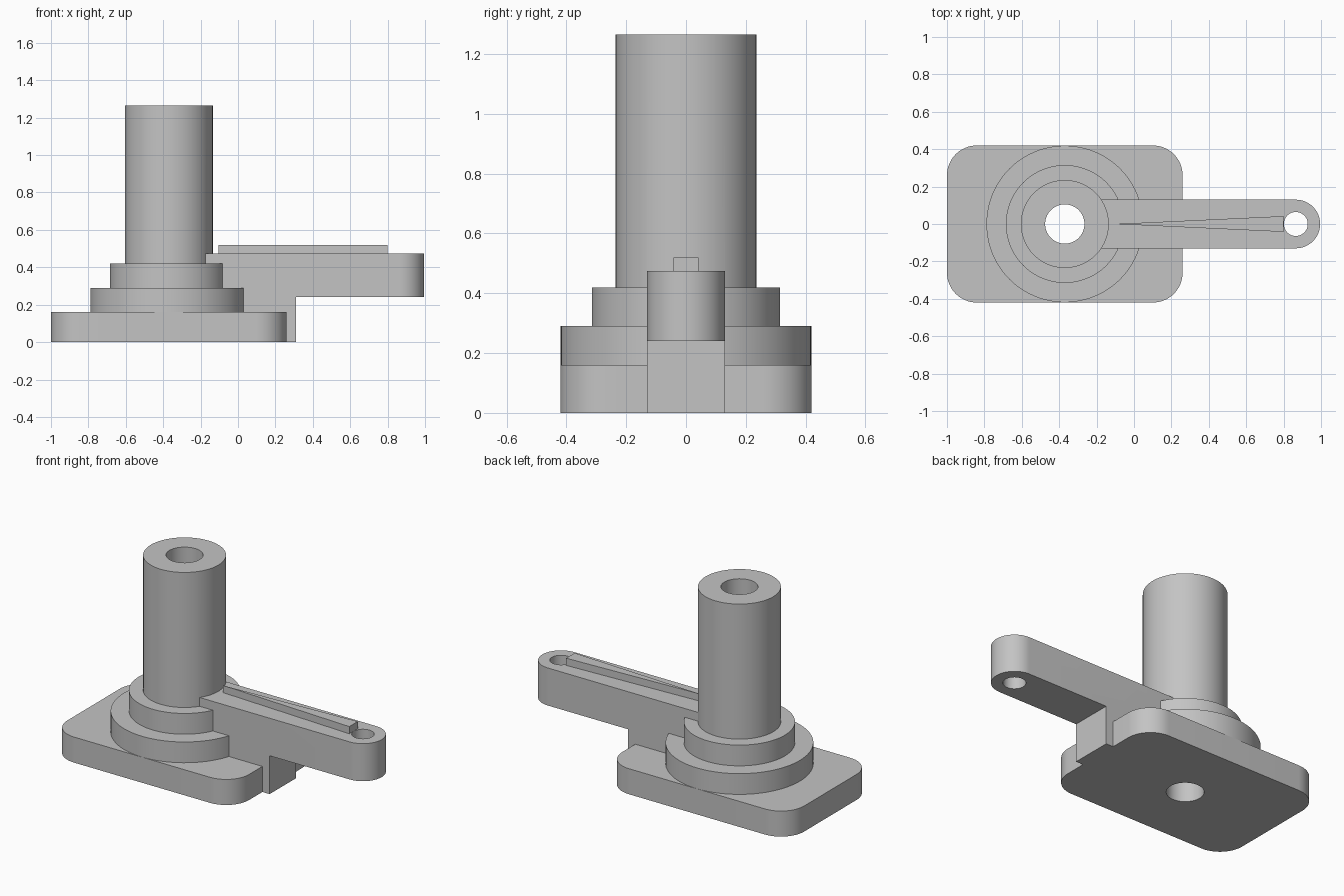
import bpy
from math import cos, sin, pi, radians

cube = bpy.data.objects.get("Cube")
if cube:
    bpy.data.objects.remove(cube, do_unlink=True)

grey = bpy.data.materials.new("plain grey")
grey.use_nodes = True
colour = (0.55, 0.55, 0.55, 1)
grey.diffuse_color = colour
grey.node_tree.nodes["Principled BSDF"].inputs["Base Color"].default_value = colour

POST_X = -0.37   # axis of the turned post
EYE_X = 0.865    # axis of the hole at the arm's end
ARM_W = 0.13     # half width of the arm


def arc(cx, cy, r, start, end, steps):
    """Points along a circular arc, angles in degrees."""
    angles = [radians(start + (end - start) * i / steps) for i in range(steps + 1)]
    return [(cx + r * cos(a), cy + r * sin(a)) for a in angles]


def prism(name, outline, z0, z1):
    """Extrude a counter-clockwise outline from z0 to z1."""
    n = len(outline)
    verts = [(x, y, z) for z in (z0, z1) for x, y in outline]
    faces = [tuple(reversed(range(n))), tuple(range(n, 2 * n))]
    faces += [(i, (i + 1) % n, n + (i + 1) % n, n + i) for i in range(n)]
    mesh = bpy.data.meshes.new(name)
    mesh.from_pydata(verts, [], faces)
    mesh.materials.append(grey)
    obj = bpy.data.objects.new(name, mesh)
    bpy.context.collection.objects.link(obj)
    return obj


def cylinder(name, x, r, z0, z1):
    return prism(name, arc(x, 0, r, 0, 360, 96)[:-1], z0, z1)


def combine(target, other, operation):
    """Fuse or cut with another solid, then discard it."""
    mod = target.modifiers.new(other.name, 'BOOLEAN')
    mod.solver = 'EXACT'
    mod.operation = operation
    mod.object = other
    bpy.context.view_layer.objects.active = target
    bpy.ops.object.modifier_apply(modifier=mod.name)
    bpy.data.objects.remove(other, do_unlink=True)


# Base plate with rounded corners
R = 0.16
base_outline = []
for k, (cx, cy) in enumerate([(0.26 - R, 0.42 - R), (R - 1, 0.42 - R),
                              (R - 1, R - 0.42), (0.26 - R, R - 0.42)]):
    base_outline += arc(cx, cy, R, 90 * k, 90 * k + 90, 16)
body = prism("post_bracket", base_outline, 0, 0.16)

# Stepped collars and post
for name, r, z0, z1 in [("lower_collar", 0.419, 0.08, 0.29),
                        ("upper_collar", 0.315, 0.1, 0.42),
                        ("post", 0.235, 0.12, 1.265)]:
    combine(body, cylinder(name, POST_X, r, z0, z1), 'UNION')

# Arm with rounded end, and the foot that carries it
arm_outline = [(-0.2, -ARM_W)] + arc(EYE_X, 0, ARM_W, -90, 90, 32) + [(-0.2, ARM_W)]
arm_outline = [(min(x, 1.0), y) for x, y in arm_outline]
combine(body, prism("arm", arm_outline, 0.24, 0.475), 'UNION')
foot = [(-0.2, -ARM_W), (0.31, -ARM_W), (0.31, ARM_W), (-0.2, ARM_W)]
combine(body, prism("foot", foot, 0, 0.24), 'UNION')

# Tapered pointer along the top of the arm
pointer = [(-0.105, 0), (0.8, -0.042), (0.8, 0.042)]
combine(body, prism("pointer", pointer, 0.4, 0.52), 'UNION')

# Bore through the post and hole through the arm's end
combine(body, cylinder("post_bore", POST_X, 0.105, -0.1, 1.4), 'DIFFERENCE')
combine(body, cylinder("arm_hole", EYE_X, 0.064, 0.1, 0.7), 'DIFFERENCE')

# Smooth round walls, crisp edges
bpy.ops.object.select_all(action='DESELECT')
body.select_set(True)
bpy.context.view_layer.objects.active = body
bpy.ops.object.shade_smooth_by_angle(angle=radians(30))
